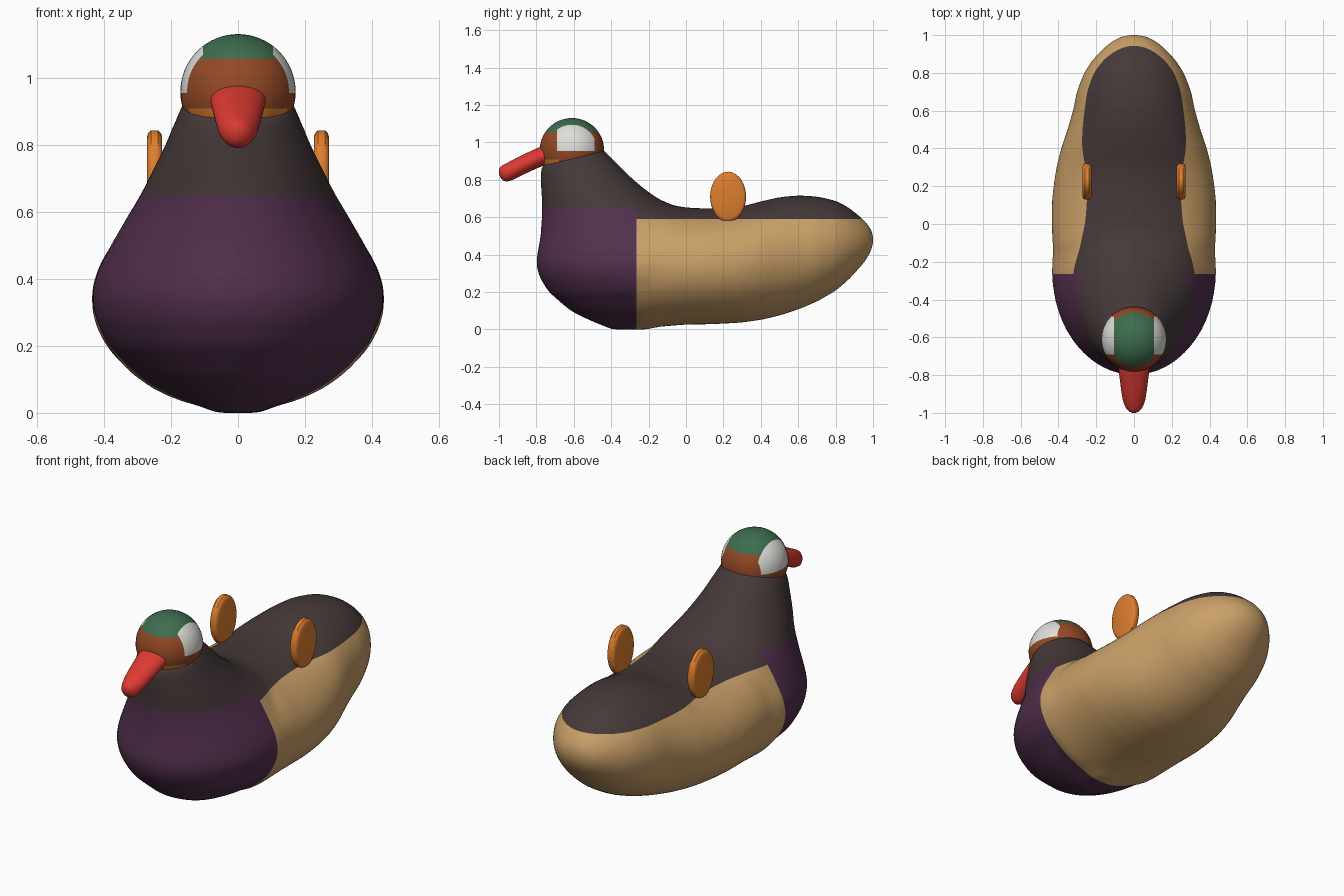
import bpy, bmesh, math
from mathutils import Vector

if "Cube" in bpy.data.objects:
    bpy.data.objects.remove(bpy.data.objects["Cube"])


def mat(name, r, g, b):
    m = bpy.data.materials.new(name)
    lin = [((c / 255 + 0.055) / 1.055) ** 2.4 for c in (r, g, b)]
    m.diffuse_color = (*lin, 1)
    m.use_nodes = True
    m.node_tree.nodes["Principled BSDF"].inputs["Base Color"].default_value = m.diffuse_color
    return m


BROWN = mat("dark brown", 70, 57, 57)
PURPLE = mat("plum", 82, 48, 77)
TAN = mat("tan", 202, 160, 104)
GREEN = mat("green", 62, 108, 78)
WHITE = mat("off white", 222, 222, 217)
RUST = mat("rust", 148, 73, 38)
ORANGE = mat("orange", 222, 126, 46)
RED = mat("red", 222, 58, 50)


def loft(bm, rings, n=48):
    """Elliptical rings, each given by two points (y, z) and a half width."""
    loops = []
    for y1, z1, y2, z2, hw in rings:
        loop = []
        for i in range(n):
            a = 2 * math.pi * i / n
            c = math.cos(a) / 2
            loop.append(bm.verts.new((hw * math.sin(a),
                                      (y1 + y2) / 2 + (y1 - y2) * c,
                                      (z1 + z2) / 2 + (z1 - z2) * c)))
        loops.append(loop)
    for a, b in zip(loops, loops[1:]):
        for i in range(n):
            j = (i + 1) % n
            bm.faces.new((a[i], a[j], b[j], b[i]))
    bm.faces.new(loops[0])
    bm.faces.new(loops[-1])
    bmesh.ops.recalc_face_normals(bm, faces=bm.faces)


def make(name, bm, *mats):
    me = bpy.data.meshes.new(name)
    bm.to_mesh(me)
    bm.free()
    for m in mats:
        me.materials.append(m)
    ob = bpy.data.objects.new(name, me)
    bpy.context.collection.objects.link(ob)
    bpy.context.view_layer.objects.active = ob
    ob.select_set(True)
    return ob


def smooth(ob, angle=40):
    bpy.ops.object.select_all(action='DESELECT')
    ob.select_set(True)
    bpy.context.view_layer.objects.active = ob
    bpy.ops.object.shade_smooth_by_angle(angle=math.radians(angle))


def paint(ob, cuts, rule):
    """Cut clean colour borders with (axis, position) planes, then colour faces."""
    bm = bmesh.new()
    bm.from_mesh(ob.data)
    for axis, pos in cuts:
        no = Vector((0, 0, 0))
        no[axis] = 1
        bmesh.ops.bisect_plane(bm, geom=bm.verts[:] + bm.edges[:] + bm.faces[:],
                               plane_co=no * pos, plane_no=no, dist=1e-5)
    for f in bm.faces:
        f.material_index = rule(f.calc_center_median())
    bm.to_mesh(ob.data)
    bm.free()


# Body: chest and neck stacked upwards, merged with the hull and tail along y
bm = bmesh.new()
chest = [(-.40, -.20, 0, .07), (-.52, 0, .05, .18), (-.62, .10, .10, .27),
         (-.735, .25, .20, .385), (-.785, .30, .28, .427), (-.803, .30, .35, .437),
         (-.793, .30, .42, .422), (-.778, .20, .50, .38), (-.772, .08, .60, .322),
         (-.77, -.04, .65, .292), (-.772, -.15, .70, .267), (-.775, -.22, .75, .242),
         (-.777, -.28, .80, .217), (-.777, -.33, .85, .197)]
rings = [(f, z, b, z, w) for f, b, z, w in chest]
rings += [(-.775, .865, -.385, .905, .181), (-.768, .878, -.45, .97, .167),
          (-.70, .93, -.52, .985, .10)]
loft(bm, rings)
hull = [(-.45, .10, .58, .30), (-.25, .005, .66, .422), (-.1, .017, .67, .432),
        (0, .025, .652, .437), (.1, .026, .647, .437), (.2, .03, .648, .428),
        (.3, .036, .658, .412), (.4, .05, .685, .387), (.5, .073, .708, .353),
        (.6, .105, .718, .324), (.7, .148, .712, .304), (.8, .205, .69, .266),
        (.87, .265, .653, .22), (.93, .33, .605, .165), (.97, .38, .565, .115),
        (.995, .43, .53, .065), (1.004, .47, .50, .02)]
loft(bm, [(y, a, y, b, w) for y, a, b, w in hull])
body = make("body", bm)
mod = body.modifiers.new("merge", 'REMESH')
mod.mode = 'VOXEL'
mod.voxel_size = .018
mod = body.modifiers.new("soften", 'SMOOTH')
mod.factor = .5
mod.iterations = 14
for m in list(body.modifiers):
    bpy.ops.object.modifier_apply(modifier=m.name)
body.data.materials.clear()
for m in (BROWN, PURPLE, TAN):
    body.data.materials.append(m)


def body_rule(c):
    if c.y < -.265:
        return 1 if c.z < .65 else 0
    return 2 if c.z < .59 else 0


paint(body, [(1, -.265), (2, .59), (2, .65)], body_rule)
smooth(body, 60)

# Head with crown, cheek patches and bill base band
bm = bmesh.new()
bmesh.ops.create_uvsphere(bm, u_segments=48, v_segments=32, radius=.172)
bmesh.ops.translate(bm, verts=bm.verts, vec=(0, -.61, .958))
head = make("head", bm, RUST, GREEN, WHITE, ORANGE)


def head_rule(c):
    if abs(c.x) > .105 and -.69 < c.y < -.49 and c.z > .955:
        return 2
    if c.z > 1.055:
        return 1
    return 3 if c.z < .908 and c.y < -.68 else 0


paint(head, [(0, .105), (0, -.105), (1, -.69), (1, -.49), (1, -.68),
             (2, .955), (2, 1.055), (2, .908)], head_rule)
smooth(head, 60)

# Bill
bm = bmesh.new()
bill = [(-.70, .89, .99, .085), (-.76, .876, .984, .082), (-.80, .86, .967, .078),
        (-.88, .823, .93, .068), (-.93, .798, .905, .06), (-.96, .79, .888, .05),
        (-.98, .797, .878, .039), (-.994, .815, .867, .024), (-1, .833, .855, .008)]
loft(bm, [(y, a, y, b, w) for y, a, b, w in bill], 32)
smooth(make("bill", bm, RED), 60)

# Upright oval wing fins
for side, name in ((1, "right_wing"), (-1, "left_wing")):
    bm = bmesh.new()
    fin = [(-.023, .85), (-.019, .94), (-.010, 1), (.010, 1), (.019, .94), (.023, .85)]
    loops = []
    for x, s in fin:
        loops.append([bm.verts.new((side * (.249 + x),
                                    .225 + .096 * s * math.cos(i * math.pi / 20),
                                    .709 + .134 * s * math.sin(i * math.pi / 20)))
                      for i in range(40)])
    for a, b in zip(loops, loops[1:]):
        for i in range(40):
            j = (i + 1) % 40
            bm.faces.new((a[i], a[j], b[j], b[i]))
    bm.faces.new(loops[0])
    bm.faces.new(loops[-1])
    bmesh.ops.recalc_face_normals(bm, faces=bm.faces)
    smooth(make(name, bm, ORANGE), 35)
